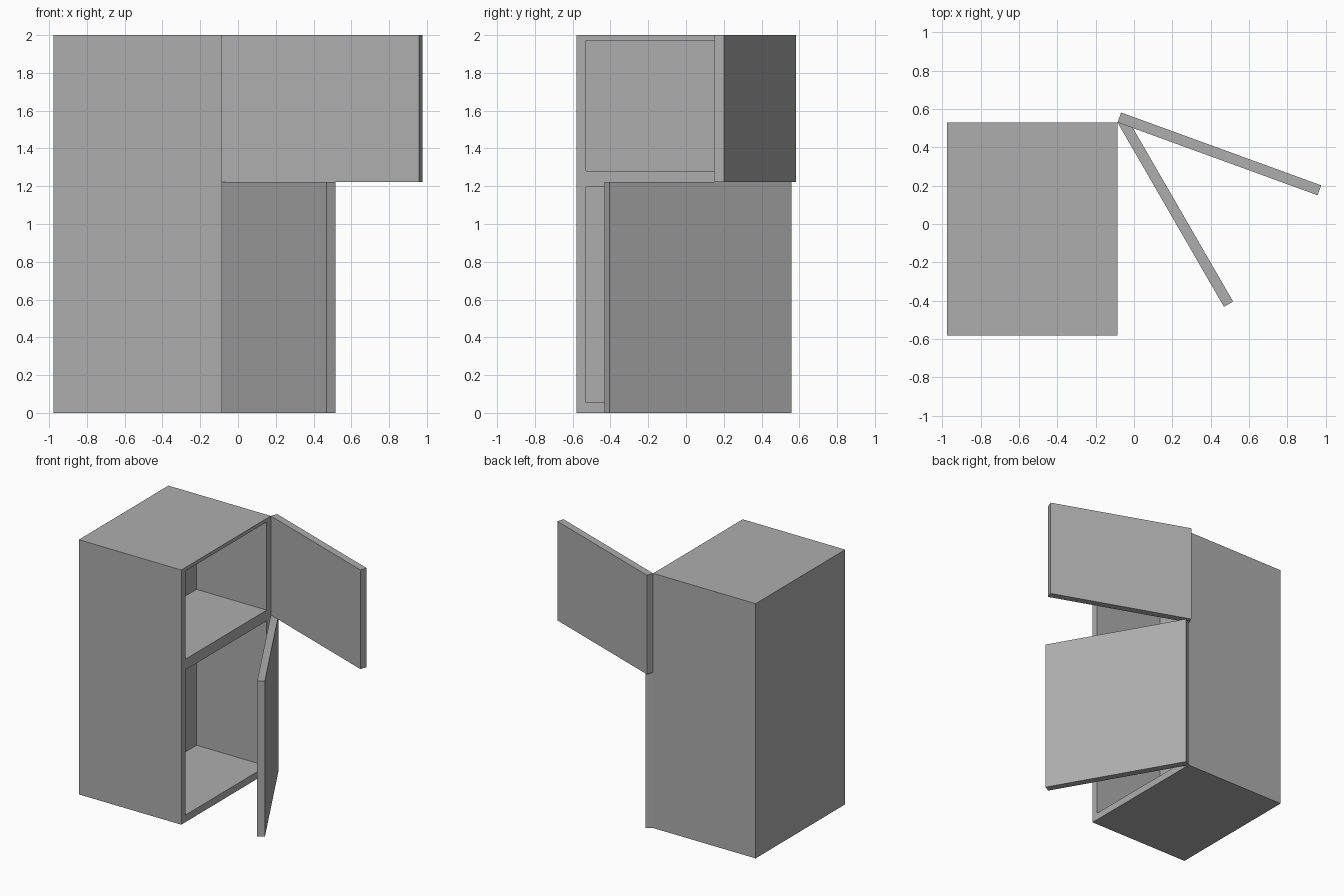
import bpy
import bmesh
from math import radians
from mathutils import Matrix, Vector

cube = bpy.data.objects.get("Cube")
if cube:
    bpy.data.objects.remove(cube, do_unlink=True)

GREY = (0.42, 0.42, 0.42, 1.0)
grey = bpy.data.materials.new("plain grey")
grey.use_nodes = True
grey.diffuse_color = GREY
for node in grey.node_tree.nodes:
    if node.type == 'BSDF_PRINCIPLED':
        node.inputs["Base Color"].default_value = GREY

# Main dimensions; the cabinet opens towards +x
HINGE = Vector((-0.086, 0.53, 0))
DEPTH, WIDTH, HEIGHT = 0.89, 1.111, 2.0
SPLIT = 1.222          # height where the two doors meet
WALL = 0.051
CAVITY = 0.61
DOOR = 0.055


def box(name, low, high):
    """Flat-shaded box between two opposite corners."""
    low, high = Vector(low), Vector(high)
    bm = bmesh.new()
    bmesh.ops.create_cube(bm, size=1)
    bmesh.ops.scale(bm, vec=high - low, verts=bm.verts)
    bmesh.ops.translate(bm, vec=(low + high) / 2, verts=bm.verts)
    mesh = bpy.data.meshes.new(name)
    bm.to_mesh(mesh)
    bm.free()
    mesh.materials.append(grey)
    obj = bpy.data.objects.new(name, mesh)
    bpy.context.collection.objects.link(obj)
    return obj


# Cabinet body
x, y = HINGE.x, HINGE.y
body = box("cabinet_body", (x - DEPTH, y - WIDTH, 0), (x, y, HEIGHT))


def hollow(bottom, top):
    """Cut one compartment into the open side of the body."""
    cutter = box("compartment_cutter",
                 (x - CAVITY, y - WIDTH + WALL, bottom),
                 (x + 0.1, y - WALL, top))
    cutter.hide_render = True
    mod = body.modifiers.new("compartment", 'BOOLEAN')
    mod.operation = 'DIFFERENCE'
    mod.solver = 'EXACT'
    mod.object = cutter
    bpy.context.view_layer.objects.active = body
    bpy.ops.object.modifier_apply(modifier=mod.name)
    bpy.data.objects.remove(cutter, do_unlink=True)


# Lower and upper compartments
hollow(0.056, 1.195)
hollow(1.28, 1.972)


def door(name, bottom, top, angle):
    """Slab hinged on the back corner and swung open."""
    slab = box(name, (0, -WIDTH, bottom), (DOOR, 0, top))
    slab.data.transform(Matrix.Translation(HINGE) @ Matrix.Rotation(radians(angle), 4, 'Z'))


# Doors
door("lower_door", 0, SPLIT, 30)
door("upper_door", SPLIT, HEIGHT, 70)
